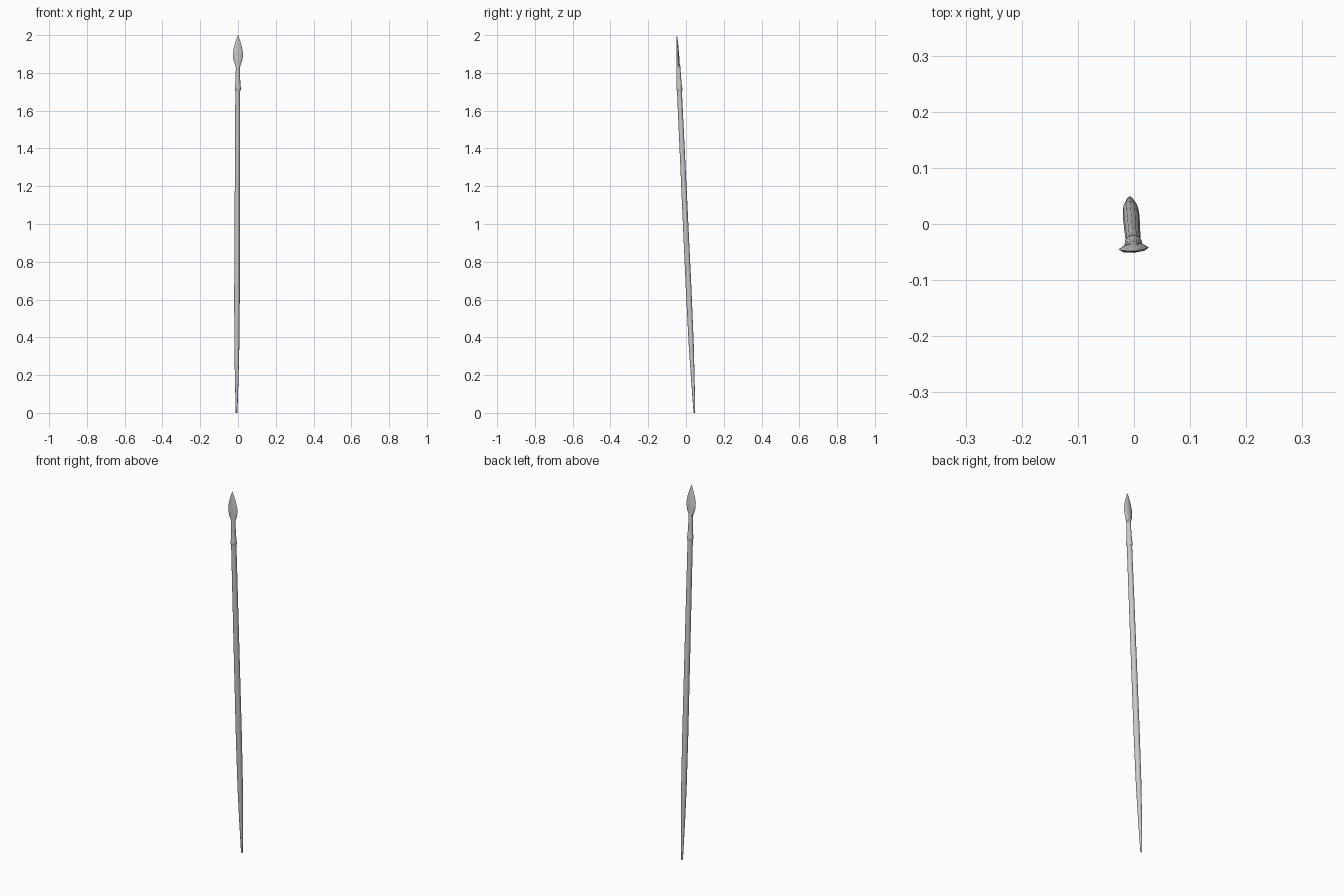
import bpy, bmesh, math
from mathutils import Vector

if "Cube" in bpy.data.objects:
    bpy.data.objects.remove(bpy.data.objects["Cube"])

FOOT = Vector((-0.0075, 0.0445, 0.0))
TIP = Vector((0.0, -0.0485, 2.0))
TURN = math.radians(4)


def axis_point(z):
    return FOOT.lerp(TIP, z / 2.0)


def loft(name, rings, sides, phase=0.0):
    """Skin rings (z, half width, half depth) along the tilted spear axis."""
    bm = bmesh.new()
    loops = []
    for z, w, d in rings:
        c = axis_point(z)
        loop = []
        for i in range(sides):
            a = 2 * math.pi * i / sides + phase
            x, y = w * math.cos(a), d * math.sin(a)
            loop.append(bm.verts.new((c.x + x * math.cos(TURN) - y * math.sin(TURN),
                                      c.y + x * math.sin(TURN) + y * math.cos(TURN), z)))
        loops.append(loop)
    for a, b in zip(loops, loops[1:]):
        for i in range(sides):
            j = (i + 1) % sides
            bm.faces.new((a[i], a[j], b[j], b[i]))
    bm.faces.new(loops[0][::-1])
    bm.faces.new(loops[-1])
    bmesh.ops.recalc_face_normals(bm, faces=bm.faces)
    me = bpy.data.meshes.new(name)
    bm.to_mesh(me)
    bm.free()
    ob = bpy.data.objects.new(name, me)
    bpy.context.collection.objects.link(ob)
    # smooth shading that keeps the sharp edges
    bpy.ops.object.select_all(action='DESELECT')
    ob.select_set(True)
    bpy.context.view_layer.objects.active = ob
    bpy.ops.object.shade_smooth_by_angle(angle=math.radians(40))
    return ob


def round_rings(pairs):
    return [(z, r, r) for z, r in pairs]


# wooden shaft, tapering to the butt
loft("shaft", round_rings([(0, 0.0045), (0.18, 0.0095), (0.36, 0.0135), (0.65, 0.015),
                           (1.1, 0.0143), (1.5, 0.0135), (1.715, 0.013)]), 12)

# metal socket with a rounded collar at its mouth
loft("socket", round_rings([(1.705, 0.0135), (1.712, 0.0158), (1.724, 0.0158), (1.733, 0.0138),
                            (1.78, 0.0122), (1.835, 0.0105), (1.86, 0.006)]), 12)

# leaf-shaped blade, lens-shaped in section with sharp edges
loft("blade", [(1.825, 0.0105, 0.0085), (1.842, 0.014, 0.0085), (1.86, 0.0215, 0.008),
               (1.885, 0.0262, 0.0075), (1.91, 0.0262, 0.0068), (1.94, 0.0205, 0.0055),
               (1.97, 0.0115, 0.0037), (1.988, 0.005, 0.002), (2.0, 0.0004, 0.0004)], 8)
